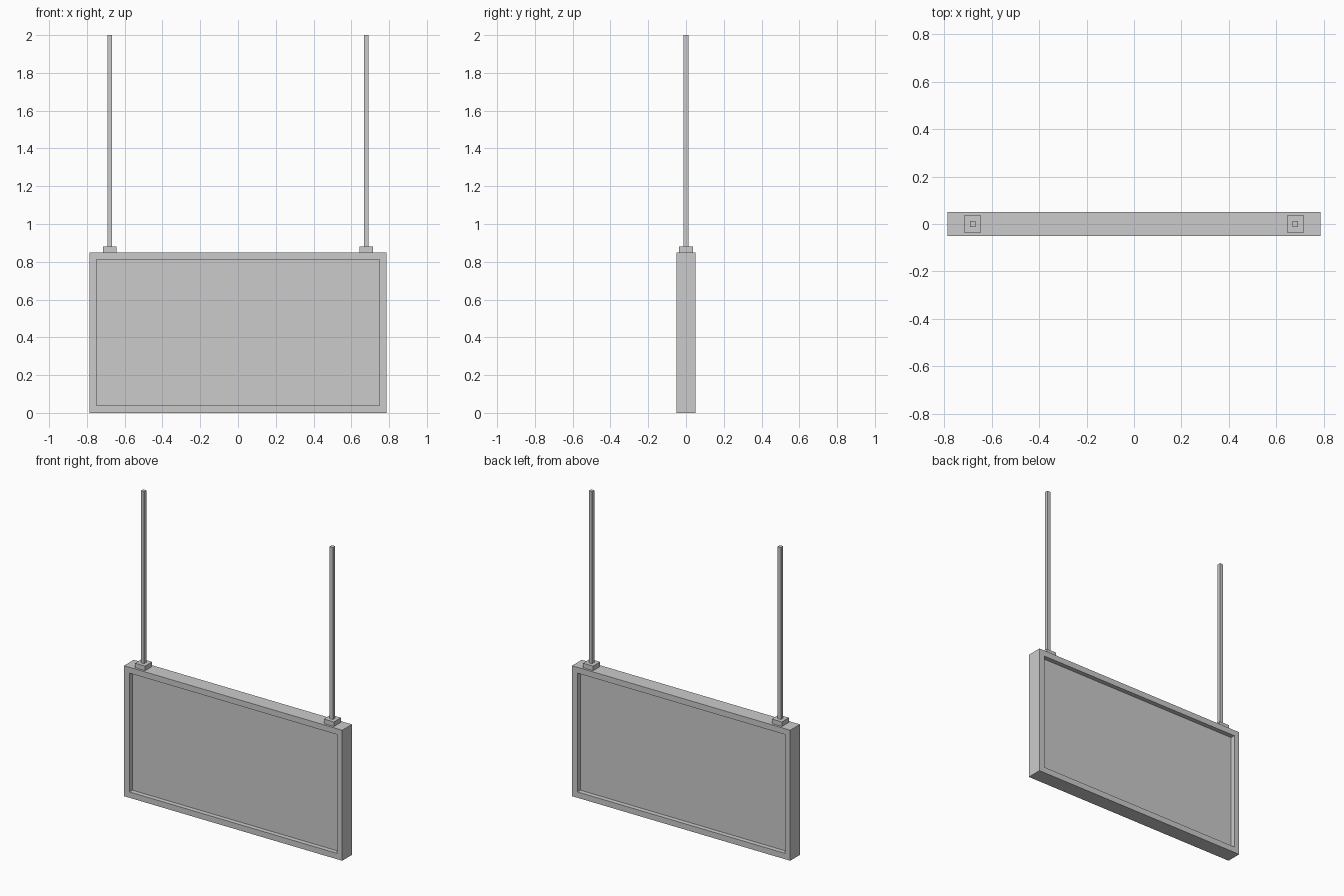
import bpy, bmesh
from mathutils import Vector

if "Cube" in bpy.data.objects:
    bpy.data.objects.remove(bpy.data.objects["Cube"])


def box(name, size, center):
    bm = bmesh.new()
    bmesh.ops.create_cube(bm, size=1)
    bmesh.ops.scale(bm, vec=Vector(size), verts=bm.verts)
    bmesh.ops.translate(bm, vec=Vector(center), verts=bm.verts)
    mesh = bpy.data.meshes.new(name)
    bm.to_mesh(mesh)
    bm.free()
    obj = bpy.data.objects.new(name, mesh)
    bpy.context.collection.objects.link(obj)
    return obj


W, D, H = 1.572, 0.10, 0.85      # sign body
BORDER, RECESS = 0.054, 0.03
ROD_X, CAP_TOP = 0.68, 0.88

# Sign body with a recessed panel on both the front and back
body = box("sign_body", (W, D, H), (0, 0, H / 2))
bm = bmesh.new()
bm.from_mesh(body.data)
bm.normal_update()
for face in [f for f in bm.faces if abs(f.normal.y) > 0.9]:
    inward = -face.normal * RECESS
    bmesh.ops.inset_individual(bm, faces=[face], thickness=BORDER)
    rim = bmesh.ops.extrude_discrete_faces(bm, faces=[face])["faces"][0]
    bmesh.ops.translate(bm, vec=inward, verts=rim.verts)
bm.to_mesh(body.data)
bm.free()

# Mounting brackets and square hanging rods
for side, x in (("left", -ROD_X), ("right", ROD_X)):
    box(f"{side}_bracket", (0.072, 0.072, CAP_TOP - H), (x, 0, (H + CAP_TOP) / 2))
    box(f"{side}_hanging_rod", (0.024, 0.024, 2 - CAP_TOP), (x, 0, (2 + CAP_TOP) / 2))
